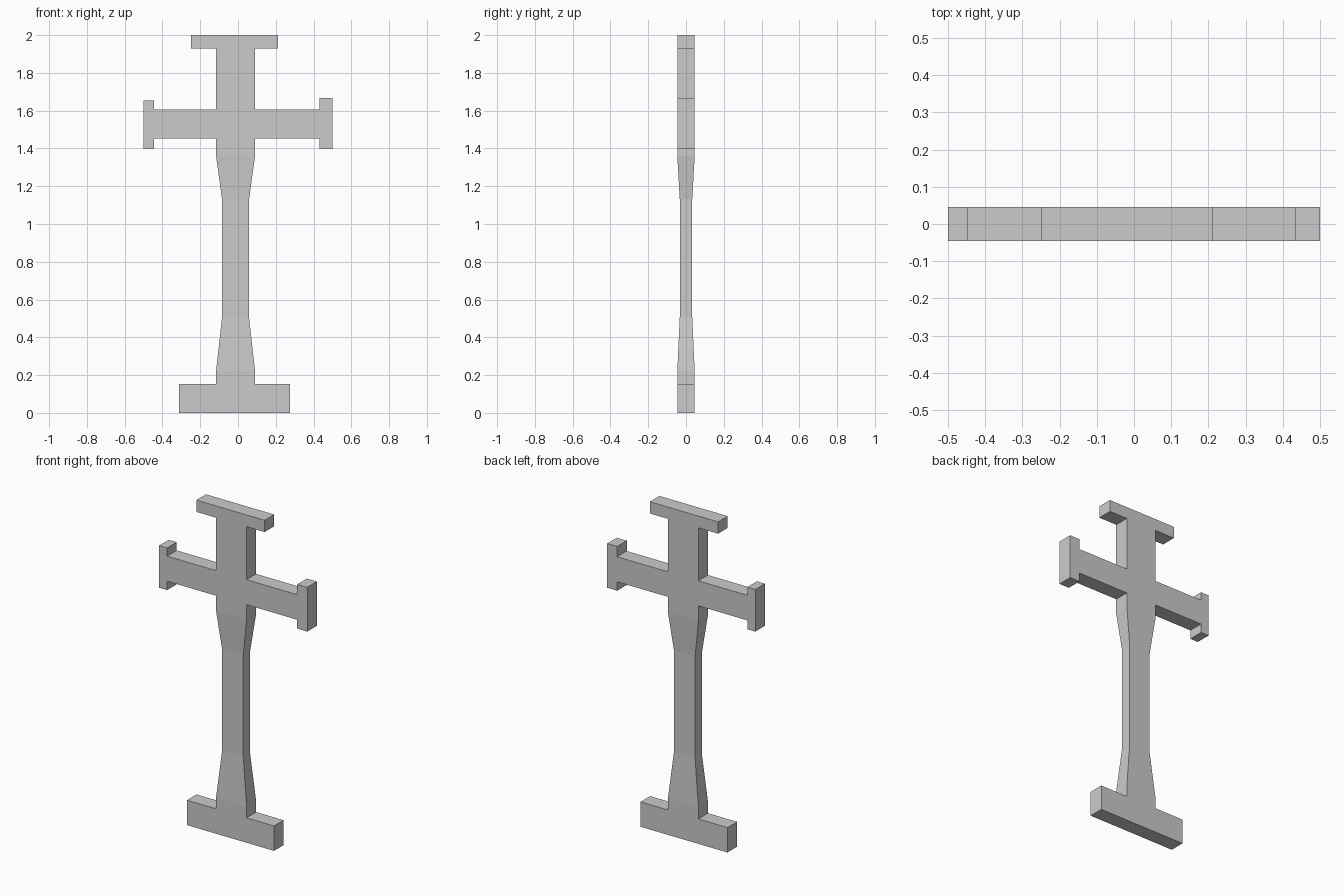
import bpy, bmesh

if "Cube" in bpy.data.objects:
    bpy.data.objects.remove(bpy.data.objects["Cube"])

CX = -0.013                      # shaft centre line
WIDE, SLIM = (0.103, 0.046), (0.0715, 0.033)   # half width, half depth

bm = bmesh.new()


def extrude(face, axis, value):
    """Extrude one face and move its end flat to a coordinate."""
    new = bmesh.ops.extrude_discrete_faces(bm, faces=[face])["faces"][0]
    for v in new.verts:
        v.co[axis] = value
    return new


def neighbour(face, axis, sign):
    """Side face next to an extruded end, facing along the given axis."""
    bm.normal_update()
    for e in face.edges:
        for f in e.link_faces:
            if f is not face and f.normal[axis] * sign > 0.9:
                return f


# Shaft: stacked rectangular rings with a slim waist
sections = [(0, WIDE), (0.152, WIDE), (0.222, WIDE), (0.507, SLIM), (1.13, SLIM),
            (1.36, WIDE), (1.452, WIDE), (1.605, WIDE), (1.928, WIDE), (2.0, WIDE)]
rings = []
for z, (w, d) in sections:
    rings.append([bm.verts.new((CX + sx * w, sy * d, z))
                  for sx, sy in ((-1, -1), (1, -1), (1, 1), (-1, 1))])
bm.faces.new(rings[0][::-1])
bm.faces.new(rings[-1])
sides = []
for a, b in zip(rings, rings[1:]):
    sides.append([bm.faces.new((a[i], a[(i + 1) % 4], b[(i + 1) % 4], b[i]))
                  for i in range(4)])

# Foot, top bar and cross arms with end caps, on the left then the right
for i, foot_x, top_x, arm_x, end_x, cap_top in (
        (3, -0.312, -0.249, -0.446, -0.5, 1.655),
        (1, 0.275, 0.212, 0.432, 0.5, 1.668)):
    extrude(sides[0][i], 0, foot_x)
    extrude(sides[8][i], 0, top_x)
    extrude(sides[6][i], 0, arm_x)
    bm.faces.ensure_lookup_table()
    bm.normal_update()
    arm = next(f for f in bm.faces
               if all(abs(v.co.x - arm_x) < 1e-5 for v in f.verts))
    end = extrude(arm, 0, end_x)
    up, down = neighbour(end, 2, 1), neighbour(end, 2, -1)
    extrude(up, 2, cap_top)
    extrude(down, 2, 1.398)

bmesh.ops.recalc_face_normals(bm, faces=bm.faces[:])
mesh = bpy.data.meshes.new("standing_cross")
bm.to_mesh(mesh)
bm.free()
obj = bpy.data.objects.new("standing_cross", mesh)
bpy.context.collection.objects.link(obj)
